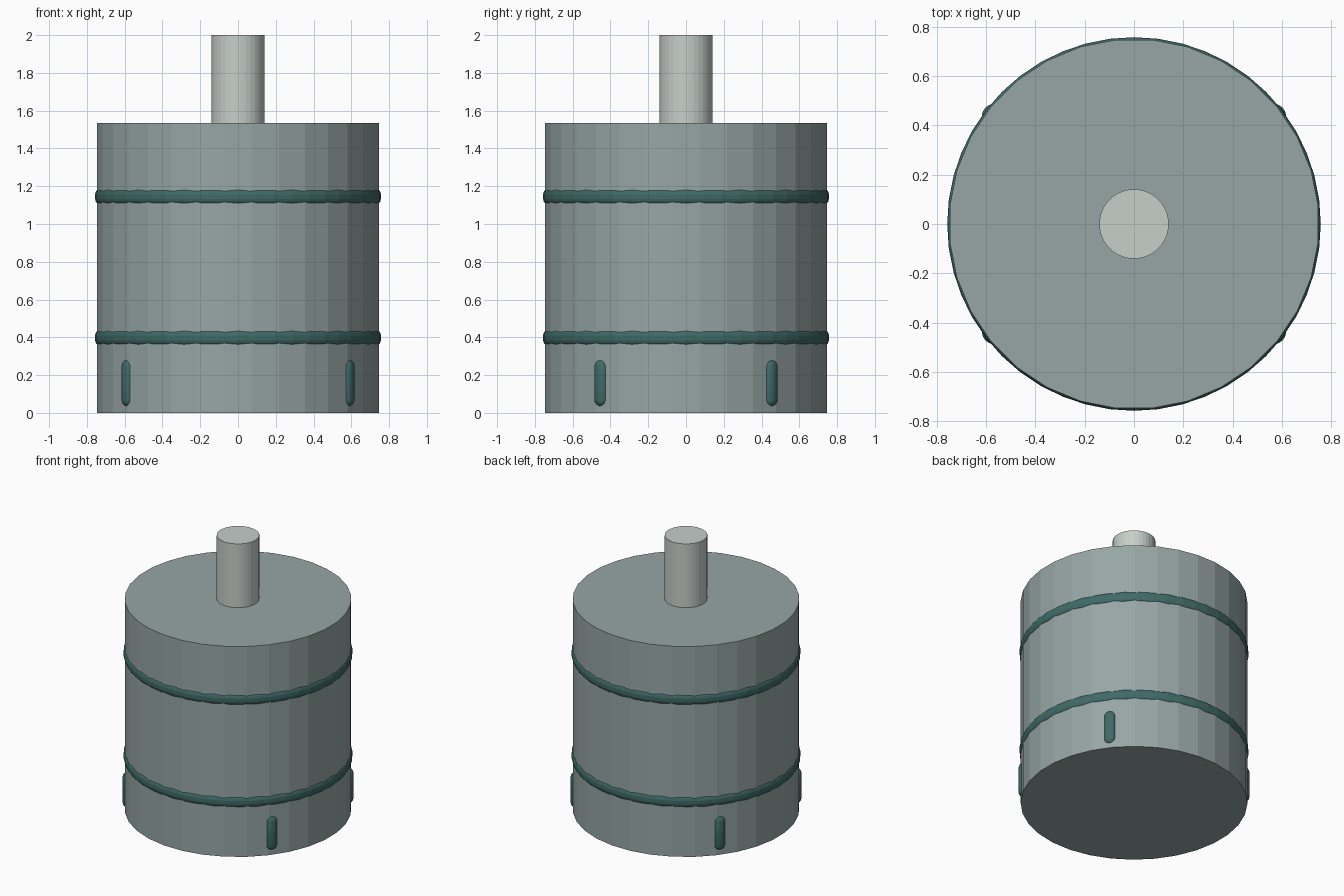
import bpy, bmesh, math
from mathutils import Matrix

if "Cube" in bpy.data.objects:
    bpy.data.objects.remove(bpy.data.objects["Cube"])


def material(name, rgb):
    m = bpy.data.materials.new(name)
    m.diffuse_color = (*rgb, 1.0)
    m.use_nodes = True
    m.node_tree.nodes["Principled BSDF"].inputs["Base Color"].default_value = m.diffuse_color
    return m


BODY = material("grey_body", (0.31, 0.38, 0.38))
SHAFT = material("pale_metal", (0.57, 0.62, 0.59))
TRIM = material("dark_teal", (0.05, 0.145, 0.137))


def add_object(name, bm, mat):
    bmesh.ops.recalc_face_normals(bm, faces=bm.faces)
    me = bpy.data.meshes.new(name)
    bm.to_mesh(me)
    bm.free()
    me.materials.append(mat)
    ob = bpy.data.objects.new(name, me)
    bpy.context.collection.objects.link(ob)
    return ob


def cylinder(name, r, z0, z1, sides, mat):
    bm = bmesh.new()
    turn = Matrix.Rotation(math.pi / sides, 4, 'Z')
    bmesh.ops.create_cone(bm, cap_ends=True, segments=sides, radius1=r, radius2=r,
                          depth=z1 - z0,
                          matrix=Matrix.Translation((0, 0, (z0 + z1) / 2)) @ turn)
    return add_object(name, bm, mat)


def band(name, z, sides=48):
    # closed rounded cross-section swept around the body
    profile = [(0.72, -0.036), (0.746, -0.036), (0.753, -0.026), (0.757, -0.012),
               (0.757, 0.012), (0.753, 0.026), (0.746, 0.036), (0.72, 0.036)]
    bm = bmesh.new()
    rings = []
    for i in range(sides):
        a = 2 * math.pi * i / sides
        rings.append([bm.verts.new((r * math.cos(a), r * math.sin(a), z + h))
                      for r, h in profile])
    n = len(profile)
    for i in range(sides):
        p, q = rings[i], rings[(i + 1) % sides]
        for j in range(n):
            k = (j + 1) % n
            bm.faces.new((p[j], q[j], q[k], p[k]))
    return add_object(name, bm, TRIM)


def pill(name, angle):
    # stretched sphere half sunk into the body wall
    wide, deep, half, mid, radius = 0.038, 0.025, 0.1225, 0.1575, 0.74
    bm = bmesh.new()
    bmesh.ops.create_uvsphere(bm, u_segments=16, v_segments=9, radius=1)
    for v in bm.verts:
        v.co.x *= deep
        v.co.y *= wide
        v.co.z = v.co.z * wide + math.copysign(half - wide, v.co.z)
    bm.transform(Matrix.Rotation(angle, 4, 'Z') @ Matrix.Translation((radius, 0, mid)))
    ob = add_object(name, bm, TRIM)
    for p in ob.data.polygons:
        p.use_smooth = True


# main parts
cylinder("body", 0.75, 0.0, 1.535, 32, BODY)
cylinder("shaft", 0.141, 1.5, 2.0, 32, SHAFT)

# trim bands
band("lower_band", 0.398)
band("upper_band", 1.145)

# four grip pills near the base
t = math.radians(37.6)
for i, a in enumerate((t, math.pi - t, math.pi + t, -t)):
    pill(f"grip_pill_{i + 1}", a)
